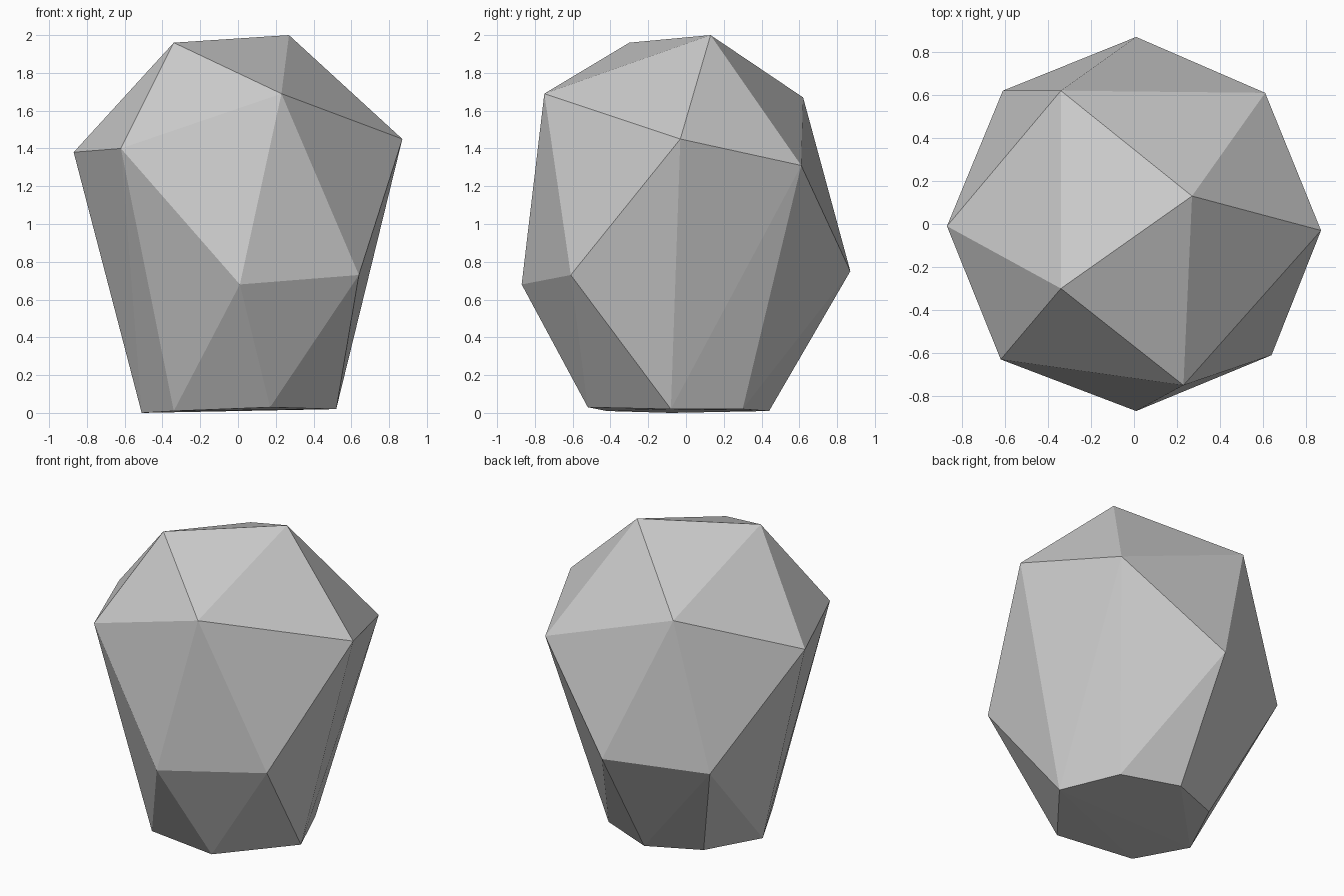
import bpy
import bmesh

# Remove the default cube
default_cube = bpy.data.objects.get("Cube")
if default_cube:
    bpy.data.objects.remove(default_cube, do_unlink=True)


def flat_material(name, colour):
    """One plain colour for both the viewport and the render."""
    material = bpy.data.materials.new(name)
    material.use_nodes = True
    material.diffuse_color = colour
    material.node_tree.nodes["Principled BSDF"].inputs["Base Color"].default_value = colour
    return material


def faceted_solid(name, corners, material):
    """Wrap the corner points in a convex, flat-faced skin."""
    bm = bmesh.new()
    for corner in corners:
        bm.verts.new(corner)
    hull = bmesh.ops.convex_hull(bm, input=bm.verts)
    loose = {item for item in hull["geom_interior"] + hull["geom_unused"]
             if isinstance(item, bmesh.types.BMVert)}
    bmesh.ops.delete(bm, geom=list(loose), context="VERTS")
    bmesh.ops.recalc_face_normals(bm, faces=bm.faces)
    mesh = bpy.data.meshes.new(name)
    bm.to_mesh(mesh)
    bm.free()
    mesh.materials.append(material)
    mesh.shade_flat()
    solid = bpy.data.objects.new(name, mesh)
    bpy.context.collection.objects.link(solid)
    return solid


# Crown: the peaks and the shoulders beside them
crown = [(-.34, -.3, 1.96), (.27, .13, 2), (.23, -.75, 1.69), (-.34, .62, 1.67)]

# Girdle: eight corners round the waist, in alternating high and low pairs
girdle = [
    (.87, -.03, 1.45), (.61, .61, 1.31), (.01, .87, .75), (-.61, .62, .72),
    (-.87, -.01, 1.38), (-.62, -.63, 1.4), (.01, -.87, .68), (.64, -.61, .73),
]

# Foot: the nearly level facet the stone stands on
foot = [
    (.52, -.08, .02), (.36, .3, .02), (0, .44, .01), (-.34, .3, .02),
    (-.51, -.08, 0), (-.34, -.42, .01), (.17, -.52, .03),
]

stone_grey = flat_material("stone grey", (.6, .6, .6, 1))
faceted_solid("faceted_stone", crown + girdle + foot, stone_grey)
